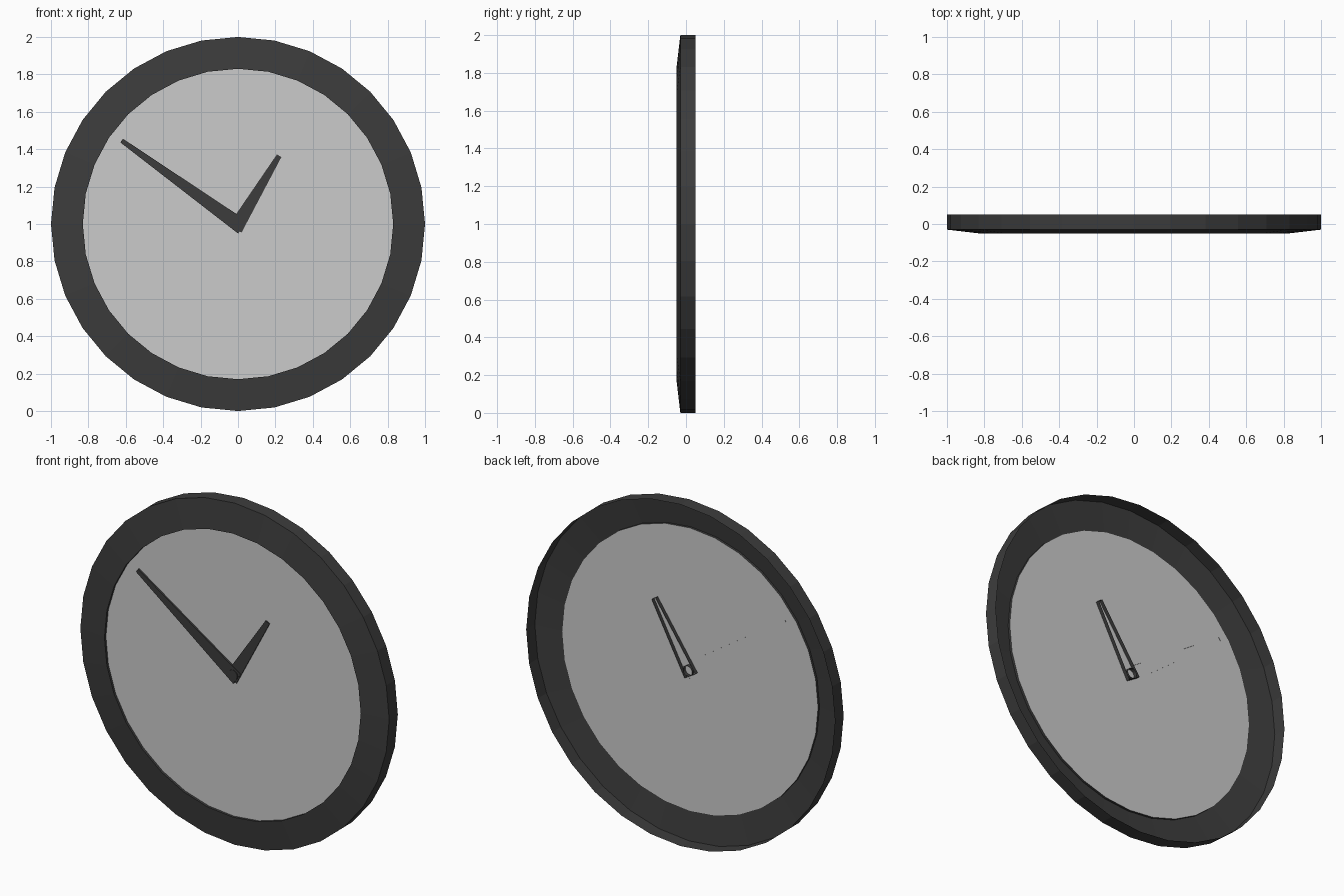
import bpy, bmesh
from math import sin, cos, atan2, hypot, pi

if "Cube" in bpy.data.objects:
    bpy.data.objects.remove(bpy.data.objects["Cube"])

SIDES = 32
FACE_Y = -0.036

dark = bpy.data.materials.new("dark_plastic")
dark.diffuse_color = (0.045, 0.045, 0.045, 1)
dark.use_nodes = True
dark.node_tree.nodes["Principled BSDF"].inputs["Base Color"].default_value = dark.diffuse_color


def finish(name, bm, mat=None):
    me = bpy.data.meshes.new(name)
    bm.to_mesh(me)
    bm.free()
    ob = bpy.data.objects.new(name, me)
    bpy.context.collection.objects.link(ob)
    if mat:
        me.materials.append(mat)
    return ob


def loop(bm, r, y, n):
    """Circle of vertices around the clock centre, clockwise seen from the front."""
    return [bm.verts.new((r * sin(2 * pi * i / n), y, 1 + r * cos(2 * pi * i / n)))
            for i in range(n)]


def bridge(bm, a, b):
    n = len(a)
    for i in range(n):
        j = (i + 1) % n
        bm.faces.new((a[i], a[j], b[j], b[i]))


def lathe(name, profile, n, cap=False, mat=None):
    """Turn a (radius, y) profile running from the back to the front."""
    bm = bmesh.new()
    loops = [loop(bm, r, y, n) for r, y in profile]
    for a, b in zip(loops, loops[1:]):
        bridge(bm, a, b)
    if cap:
        bm.faces.new(loops[-1][::-1])
    return finish(name, bm, mat)


def hand(name, tip_x, tip_z, tail, wide, narrow, front, back):
    """Tapered hand with an open back, pointing from the centre to the tip."""
    bm = bmesh.new()
    length, ang = hypot(tip_x, tip_z), atan2(tip_x, tip_z)
    outline = [(-wide, -tail), (-narrow, length), (narrow, length), (wide, -tail)]
    pts = [(u * cos(ang) + v * sin(ang), 1 - u * sin(ang) + v * cos(ang))
           for u, v in outline]
    b = [bm.verts.new((x, back, z)) for x, z in pts]
    f = [bm.verts.new((x, front, z)) for x, z in pts]
    bridge(bm, b, f)
    bm.faces.new(f[::-1])
    return finish(name, bm, dark)


# Frame: open-backed shell with a sloping front and a short inner lip
lathe("frame", [(1, 0.05), (1, -0.03), (0.83, -0.05), (0.83, FACE_Y)], SIDES, mat=dark)

# Dial: flat disc closing the inner lip
lathe("dial", [(0.83, FACE_Y)], SIDES, cap=True)

# Hands and centre pin
hand("minute_hand", -0.622, 0.446, 0.03, 0.041, 0.012, -0.046, FACE_Y + 0.001)
hand("hour_hand", 0.22, 0.365, 0.03, 0.04, 0.014, -0.042, -0.014)
lathe("centre_pin", [(0.03, -0.014), (0.03, -0.05)], 16, cap=True, mat=dark)
